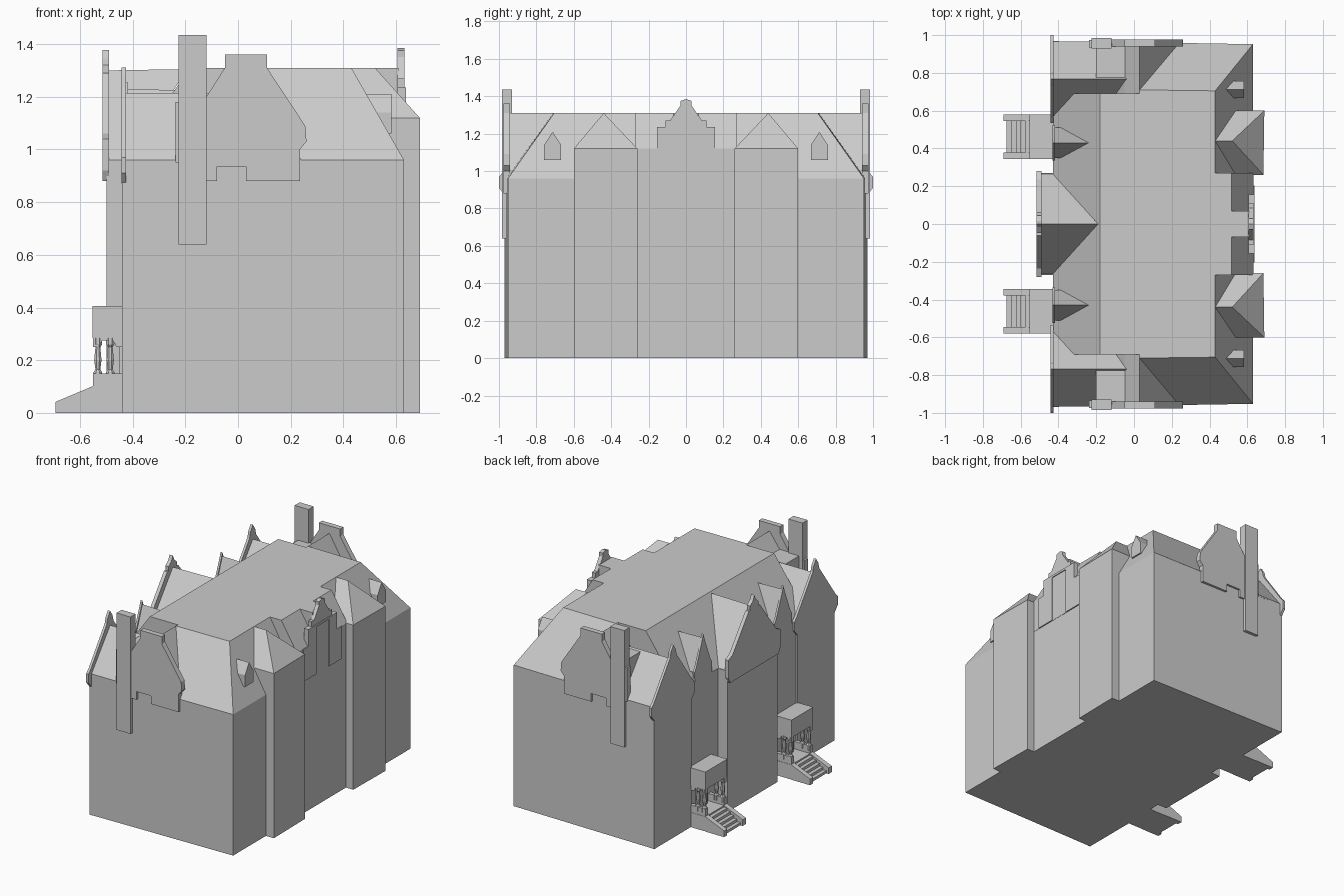
import bpy, bmesh, math
from mathutils import Vector

if "Cube" in bpy.data.objects:
    bpy.data.objects.remove(bpy.data.objects["Cube"])


def finish(name, bm):
    bmesh.ops.recalc_face_normals(bm, faces=bm.faces)
    me = bpy.data.meshes.new(name)
    bm.to_mesh(me)
    bm.free()
    ob = bpy.data.objects.new(name, me)
    bpy.context.collection.objects.link(ob)
    return ob


def prism(name, pts, axis, a, b):
    """Extrude a 2D outline from a to b along x, y or z."""
    put = {'x': lambda p, t: (t, p[0], p[1]),
           'y': lambda p, t: (p[0], t, p[1]),
           'z': lambda p, t: (p[0], p[1], t)}[axis]
    bm = bmesh.new()
    f = bm.faces.new([bm.verts.new(put(p, a)) for p in pts])
    ext = bmesh.ops.extrude_face_region(bm, geom=[f])['geom']
    d = Vector(put((0, 0), b - a))
    bmesh.ops.translate(bm, vec=d, verts=[v for v in ext if isinstance(v, bmesh.types.BMVert)])
    return finish(name, bm)


def box(name, x0, x1, y0, y1, z0, z1):
    return prism(name, [(x0, y0), (x1, y0), (x1, y1), (x0, y1)], 'z', z0, z1)


def hull(name, pts):
    bm = bmesh.new()
    for p in pts:
        bm.verts.new(p)
    bmesh.ops.convex_hull(bm, input=bm.verts)
    bmesh.ops.dissolve_limit(bm, angle_limit=0.01, verts=bm.verts, edges=bm.edges)
    return finish(name, bm)


def sym(half, c=0.0, s=1):
    """Symmetric gable outline from its right half (bottom to top)."""
    right = [(c + s * u, z) for u, z in half]
    left = [(c - s * u, z) for u, z in reversed(half) if u > 0]
    return right + left


def turned(name, x, y, prof, n=8):
    bm = bmesh.new()
    rings = [[bm.verts.new((x + r * math.cos(2 * math.pi * (i + .5) / n),
                            y + r * math.sin(2 * math.pi * (i + .5) / n), z))
              for i in range(n)] for r, z in prof]
    for lo, hi in zip(rings, rings[1:]):
        for i in range(n):
            bm.faces.new((lo[i], lo[(i + 1) % n], hi[(i + 1) % n], hi[i]))
    bm.faces.new(rings[0])
    bm.faces.new(rings[-1])
    return finish(name, bm)


EAVE, TOP = 0.96, 1.31

# main walls, slightly narrower at the back
prism("main_walls", [(-.43, -.968), (.63, -.952), (.63, .952), (-.43, .968)], 'z', 0, EAVE)

# flat-topped main roof: west part and hipped east part
prism("west_roof", [(-.43, EAVE), (-.18, TOP), (.1, TOP), (.1, EAVE)], 'y', -.69, .69)
hull("east_roof", [(x, s * y, z) for s in (1, -1) for x, y, z in
                   ((.03, .962, EAVE), (.63, .952, EAVE), (.03, .71, TOP), (.43, .705, TOP))])

# raised east middle section with its stepped gable
prism("east_middle", [(.3, .9), (.632, .9), (.632, 1.12), (.515, TOP), (.3, TOP)], 'y', -.27, .27)
box("east_gable_roof", .45, .61, -.07, .07, 1.1, TOP)
prism("east_gable", sym([(.155, 1.1), (.155, 1.235), (.11, 1.235), (.11, 1.27), (.085, 1.27),
                         (.03, 1.35), (.03, 1.375), (0, 1.385)]), 'x', .605, .632)
prism("east_gable_surround", [(-.205, .9), (-.07, .9), (-.07, 1.22), (.07, 1.22), (.07, .9),
                              (.205, .9), (.205, 1.12), (.155, 1.12), (.155, 1.235),
                              (-.155, 1.235), (-.155, 1.12), (-.205, 1.12)], 'x', .62, .638)

# central west bay: walls, pointed roof and shaped gable
box("west_bay", -.50, -.40, -.27, .27, 0, EAVE)
hull("west_bay_roof", [(-.49, -.265, EAVE), (-.49, .265, EAVE), (-.43, -.265, EAVE),
                       (-.43, .265, EAVE), (-.49, 0, 1.3), (-.19, 0, 1.305)])
prism("west_bay_gable", sym([(.26, .88), (.28, .92), (.28, 1.04), (.235, 1.06), (.06, 1.29),
                             (.045, 1.29), (.045, 1.32), (.015, 1.345), (0, 1.378)]),
      'x', -.515, -.49)

for s, side in ((-1, "front"), (1, "rear")):
    # corner gable facing west
    prism(side + "_corner_roof", sym([(.2, EAVE - .01), (.2, EAVE), (0, 1.215)], s * .767),
          'x', -.43, .03)
    prism(side + "_corner_gable", sym([(.2, .87), (.233, .91), (.233, .97), (.205, 1.0),
                                       (.035, 1.235), (.025, 1.275), (0, 1.312)], s * .767),
          'x', -.442, -.425)
    box(side + "_corner_wall", -.44, -.42, *sorted((s * .57, s * .97)), 0, .96)

    # cross gable on the end wall, with chimney
    prism(side + "_cross_roof", [(-.18, EAVE), (-.05, 1.2), (.03, TOP), (.24, EAVE)],
          'y', s * .65, s * .96)
    box(side + "_cross_flat", -.2, -.04, *sorted((s * .77, s * .955)), .95, 1.205)
    prism(side + "_end_gable", [(.235, .88), (.235, 1.0), (.26, 1.03), (.255, 1.09), (.11, TOP),
                                (.11, 1.36), (-.05, 1.36), (-.05, TOP), (-.12, 1.2), (-.12, .88),
                                (-.08, .88), (-.08, .935), (.03, .935), (.03, .88)],
          'y', s * .94, s * .976)
    box(side + "_chimney", -.225, -.12, *sorted((s * .93, s * .985)), .64, 1.435)
    box(side + "_chimney_shoulder", -.237, -.12, *sorted((s * .935, s * .975)), .95, 1.18)

    # east bay with hipped roof
    prism(side + "_east_bay", [(.45, s * .6), (.69, s * .6), (.685, s * .26), (.45, s * .26)],
          'z', 0, 1.12)
    hull(side + "_east_bay_roof", [(.45, s * .6, 1.12), (.69, s * .6, 1.12), (.685, s * .26, 1.12),
                                   (.45, s * .26, 1.12), (.40, s * .44, TOP), (.52, s * .44, TOP)])

    # small dormers
    prism(side + "_east_dormer", sym([(.045, 1.06), (.045, 1.14), (0, 1.21)], s * .713),
          'x', .45, .583)
    hull(side + "_west_dormer_roof", [(-.425, s * .35, 1.02), (-.425, s * .51, 1.02),
                                      (-.425, s * .43, 1.23), (-.38, s * .35, 1.02),
                                      (-.38, s * .51, 1.02), (-.24, s * .43, 1.225)])
    prism(side + "_west_dormer_gable", sym([(.09, .93), (.095, 1.03), (.075, 1.06),
                                            (.015, 1.21), (0, 1.255)], s * .43), 'x', -.432, -.418)

    # entrance porch
    c = s * .462
    box(side + "_porch_base", -.55, -.42, c - .115, c + .115, 0, .1)
    box(side + "_porch_canopy", -.552, -.42, c - .117, c + .117, .285, .405)
    box(side + "_porch_door", -.45, -.42, c - .05, c + .05, .1, .285)
    for t in (1, -1):
        w = c + t * .1
        box(side + "_porch_rail", -.55, -.43, w - .013, w + .013, .1, .15)
        prism(side + "_porch_arch", [(-.55, .29), (-.55, .25), (-.53, .25), (-.515, .275),
                                     (-.475, .275), (-.46, .25), (-.44, .25), (-.44, .29)],
              'y', w - .012, w + .012)
        for x in (-.532, -.485):
            turned(side + "_porch_column", x, w - t * .002,
                   [(.017, .12), (.017, .155), (.01, .165), (.015, .2), (.01, .25), (.017, .26),
                    (.017, .29)])
        # stair cheek wall
        prism(side + "_stair_cheek", [(-.692, 0), (-.692, .042), (-.55, .102), (-.55, 0)],
              'y', w - .017, w + .017)
    # steps
    for i in range(5):
        box(side + "_step", -.675 + i * .025, -.54, c - .09, c + .09, 0, .018 + i * .018)
